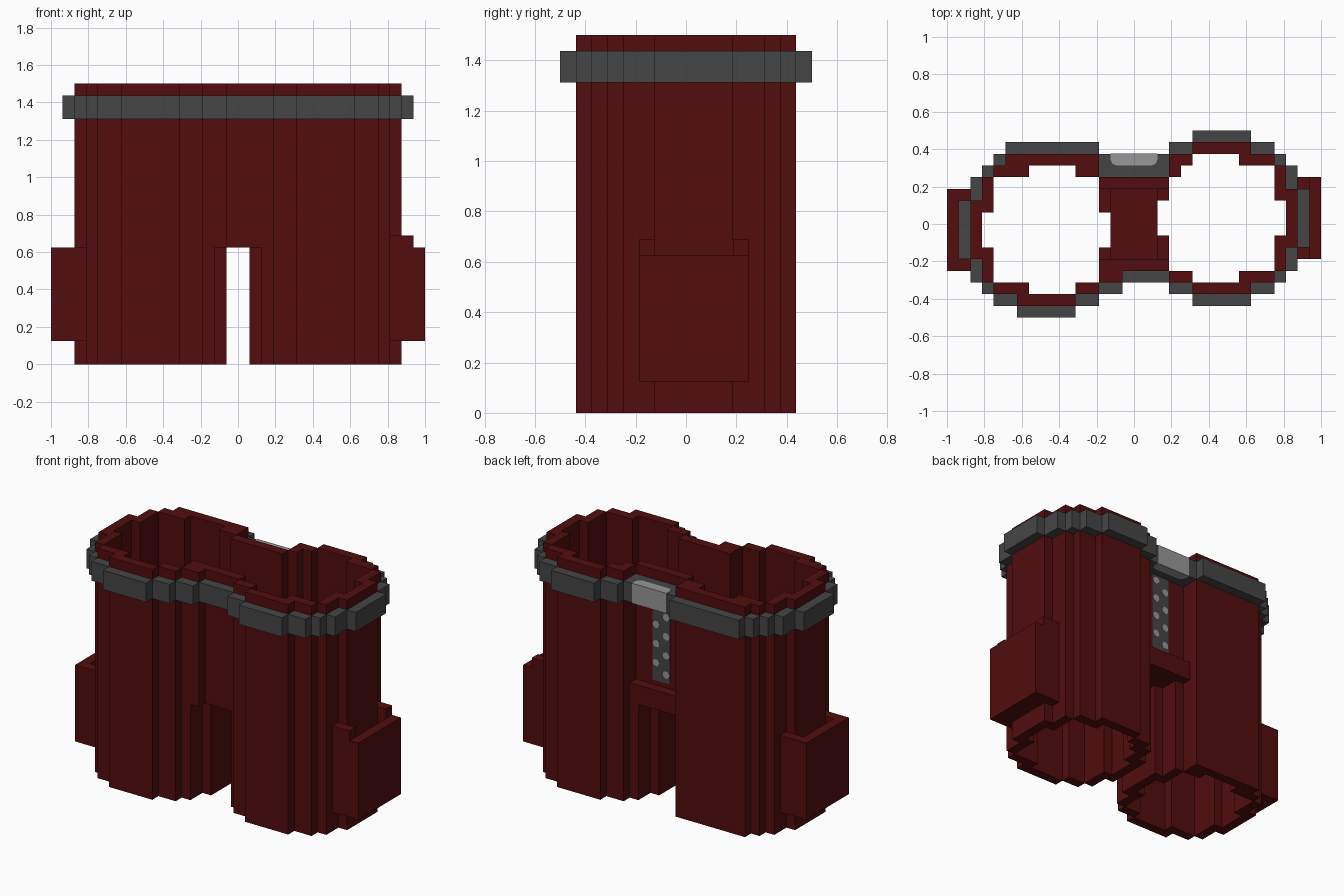
import bpy, bmesh, math

U = 1 / 16  # block size

if "Cube" in bpy.data.objects:
    bpy.data.objects.remove(bpy.data.objects["Cube"], do_unlink=True)


def material(name, rgb):
    m = bpy.data.materials.new(name)
    m.use_nodes = True
    m.diffuse_color = (*rgb, 1)
    m.node_tree.nodes["Principled BSDF"].inputs["Base Color"].default_value = (*rgb, 1)
    return m


RED = material("dark red cloth", (0.085, 0.004, 0.004))
GREY = material("dark grey leather", (0.06, 0.06, 0.06))
SILVER = material("light grey metal", (0.31, 0.31, 0.31))


def finish(name, bm, mat):
    bmesh.ops.recalc_face_normals(bm, faces=bm.faces)
    me = bpy.data.meshes.new(name)
    bm.to_mesh(me)
    bm.free()
    me.materials.append(mat)
    ob = bpy.data.objects.new(name, me)
    bpy.context.collection.objects.link(ob)
    return ob


def boxes(name, items, mat):
    """One object from boxes (x0, x1, y0, y1, z0, z1) in blocks."""
    bm = bmesh.new()
    for x0, x1, y0, y1, z0, z1 in items:
        vs = bmesh.ops.create_cube(bm, size=1)["verts"]
        for v in vs:
            v.co.x = (x1 if v.co.x > 0 else x0) * U
            v.co.y = (y1 if v.co.y > 0 else y0) * U
            v.co.z = (z1 if v.co.z > 0 else z0) * U
    return finish(name, bm, mat)


def prism(bm, points, axis, lo, hi):
    """Extrude a flat outline (in blocks) along y or z."""
    def place(p, t):
        return (p[0] * U, t * U, p[1] * U) if axis == "y" else (p[0] * U, p[1] * U, t * U)
    a = [bm.verts.new(place(p, lo)) for p in points]
    b = [bm.verts.new(place(p, hi)) for p in points]
    bm.faces.new(a)
    bm.faces.new(b[::-1])
    for i in range(len(a)):
        j = (i + 1) % len(a)
        bm.faces.new((a[i], a[j], b[j], b[i]))


def span(c, s, lo, hi):
    return tuple(sorted((c + s * lo, c + s * hi)))


# Trouser legs: stepped round tubes, side = +1 for the left leg
def leg(name, side):
    cx, cy = 7.5 * side, 0.5 * side
    parts = []
    for sy in (1, -1):
        parts.append((*span(cx, 1, -2.5, 2.5), *span(cy, sy, 5.5, 6.5), 0, 24))
        for sx in (1, -1):
            inner = sx != side
            parts.append((*span(cx, sx, 2.5 if inner else 1.5, 4.5),
                          *span(cy, sy, 4.5, 5.5), 0, 24))
            parts.append((*span(cx, sx, 4.5, 5.5), *span(cy, sy, 1.5, 4.5),
                          0, 10 if inner else 24))
    for sx in (1, -1):
        parts.append((*span(cx, sx, 5.5, 6.5), *span(cy, 1, -2.5, 2.5),
                      0, 24 if sx == side else 10))
    if side < 0:  # wide flat seat panel
        parts.append((-11, -3, 5, 6, 0, 24))
    else:         # seat joint
        parts.append((3, 4, 4, 5, 0, 24))
    boxes(name, parts, RED)


leg("left_leg", 1)
leg("right_leg", -1)

# Panels joining the legs
boxes("crotch_floor", [(-2, 2, -3, 3, 10, 11)], RED)
boxes("front_panel", [(-3, 3, -4, -3, 10, 24), (-3, -1, -5, -4, 10, 24)], RED)
boxes("back_panel", [(-3, 3, 3, 4, 10, 24), (-3, 3, 4, 5, 10, 12)], RED)


# Side pockets: open boxes with raised end walls
def pocket(name, side, raised):
    cy = 0.5 * side
    parts = [(*span(0, side, 15, 16), cy - 3.5, cy + 3.5, 2, 10),
             (*span(0, side, 14, 15), cy - 3.5, cy + 3.5, 2, 3)]
    for sy in (1, -1):
        parts.append((*span(0, side, 13, 15), *span(cy, sy, 2.5, 3.5), 2, raised))
    boxes(name, parts, RED)


pocket("left_pocket", 1, 11)
pocket("right_pocket", -1, 10)


# Belt: a ring of blocks one step outside the legs
def belt(name, side):
    cx, cy = 7.5 * side, 0.5 * side
    plan = []
    for sy in (1, -1):
        plan.append((*span(cx, 1, -2.5, 2.5), *span(cy, sy, 6.5, 7.5)))
        plan.append((*span(cx, side, 2.5, 4.5), *span(cy, sy, 5.5, 6.5)))
        plan.append((*span(cx, -side, 2.5, 4.5), *span(cy, sy, 5.5, 6.5)))
        plan.append((*span(cx, side, 4.5, 5.5), *span(cy, sy, 4.5, 5.5)))
        plan.append((*span(cx, side, 5.5, 6.5), *span(cy, sy, 2.5, 4.5)))
    plan.append((*span(cx, side, 6.5, 7.5), cy - 2.5, cy + 2.5))
    if side < 0:
        plan.append((-11, -3, 6, 7))
    boxes(name, [(*p, 21, 23) for p in plan], GREY)


belt("belt_left", 1)
belt("belt_right", -1)
boxes("belt_front", [(-1, 3, -5, -4, 21, 23), (-3, -1, -6, -5, 21, 23)], GREY)
boxes("belt_back", [(-3, 3, 4, 6, 21, 23)], GREY)

# Buckle: thin shell over the back of the belt, rounded inner corners
bm = bmesh.new()
outline = [(-2, 6.05), (-2, 5.5), (-1.85, 5.15), (-1.5, 5),
           (1.5, 5), (1.85, 5.15), (2, 5.5), (2, 6.05)]
prism(bm, outline, "z", 20.95, 23.05)
finish("buckle", bm, SILVER)

# Studded strap hanging on the back panel
boxes("strap", [(-1, 1, 4, 4.06, 12.5, 21)], GREY)
bm = bmesh.new()
for col, start in ((-0.58, 13.4), (0.58, 14.4)):
    for row in range(4):
        zc = start + 2 * row
        disc = [(col + 0.4 * math.cos(k * math.pi / 4), zc + 0.4 * math.sin(k * math.pi / 4))
                for k in range(8)]
        prism(bm, disc, "y", 4.05, 4.1)
finish("strap_studs", bm, SILVER)
